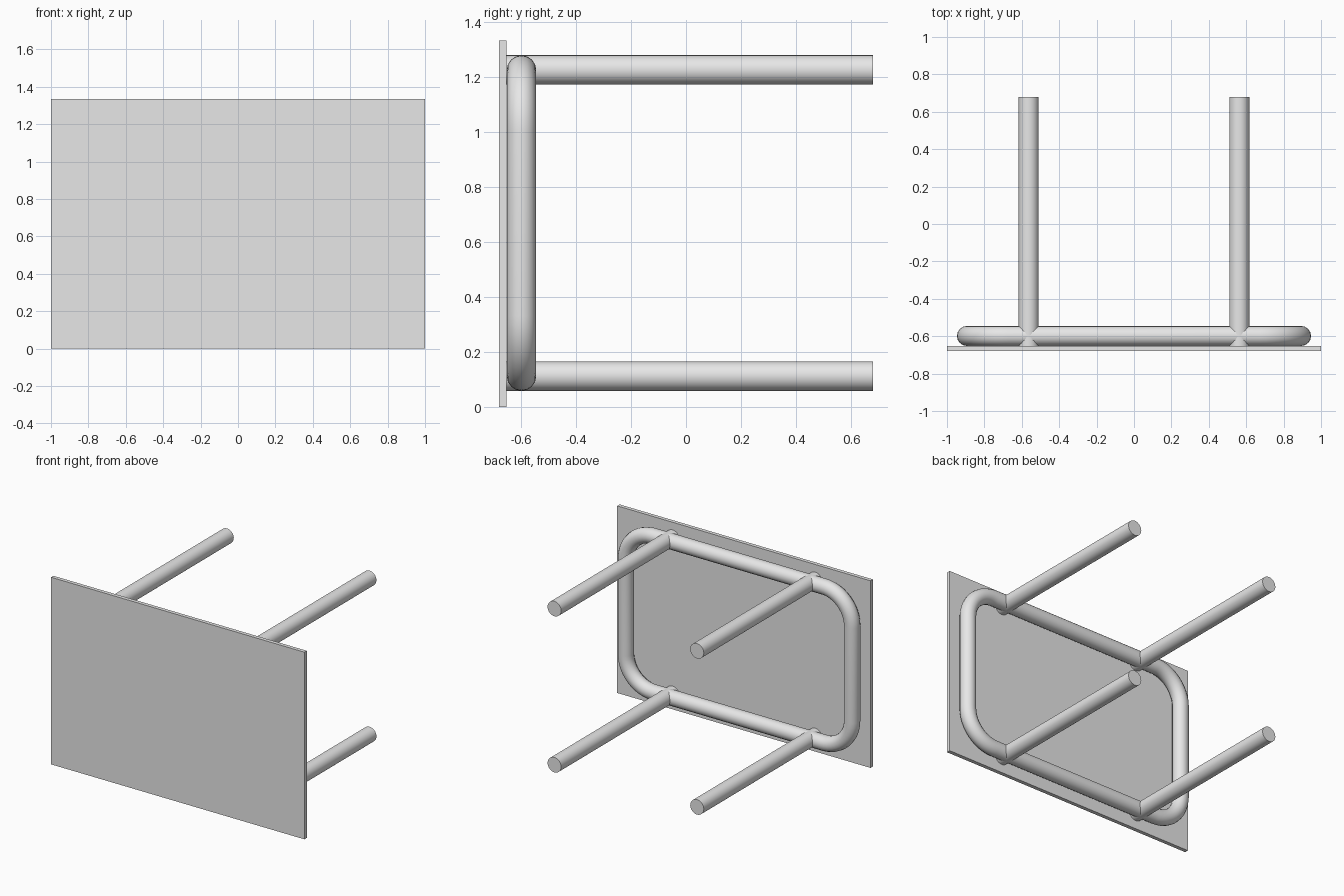
import bpy
import math

cube = bpy.data.objects.get("Cube")
if cube:
    bpy.data.objects.remove(cube, do_unlink=True)

# Single plain grey
grey = bpy.data.materials.new("light grey")
grey.use_nodes = True
colour = (0.8, 0.8, 0.8, 1)
grey.diffuse_color = colour
grey.node_tree.nodes["Principled BSDF"].inputs["Base Color"].default_value = colour

HEIGHT = 1.335
DEPTH = 1.36
PANEL = 0.027
TUBE = 0.0535
MID_Z = 0.67
FRONT = -DEPTH / 2
BACK_OF_PANEL = FRONT + PANEL
HALF_W, HALF_H, BEND = 0.893, 0.557, 0.22


def finish(obj, name, smooth=True):
    obj.name = name
    obj.data.materials.clear()
    obj.data.materials.append(grey)
    if smooth:
        bpy.ops.object.shade_smooth_by_angle(angle=math.radians(40))


# Flat rectangular panel
bpy.ops.mesh.primitive_cube_add(size=1, location=(0, FRONT + PANEL / 2, HEIGHT / 2))
panel = bpy.context.object
panel.scale = (2, PANEL, HEIGHT)
bpy.ops.object.transform_apply(location=False, rotation=False, scale=True)
finish(panel, "table_top", smooth=False)

# Rounded rectangular tube loop behind the panel
STEPS = 12
path = []
for corner, (sx, sz) in enumerate([(1, 1), (-1, 1), (-1, -1), (1, -1)]):
    for i in range(STEPS + 1):
        a = math.pi / 2 * (corner + i / STEPS)
        path.append((sx * (HALF_W - BEND) + BEND * math.cos(a),
                     BACK_OF_PANEL + TUBE + 0.001,
                     MID_Z + sz * (HALF_H - BEND) + BEND * math.sin(a)))
curve = bpy.data.curves.new("support_frame", "CURVE")
curve.dimensions = "3D"
curve.bevel_depth = TUBE
curve.bevel_resolution = 6
spline = curve.splines.new("POLY")
spline.points.add(len(path) - 1)
for point, co in zip(spline.points, path):
    point.co = (*co, 1)
spline.use_cyclic_u = True
frame = bpy.data.objects.new("support_frame", curve)
bpy.context.collection.objects.link(frame)
bpy.ops.object.select_all(action="DESELECT")
frame.select_set(True)
bpy.context.view_layer.objects.active = frame
bpy.ops.object.convert(target="MESH")
finish(bpy.context.object, "support_frame")

# Four straight legs running from the panel through the frame
LENGTH = DEPTH / 2 - BACK_OF_PANEL
for side, sx in (("left", 1), ("right", -1)):
    for level, sz in (("upper", 1), ("lower", -1)):
        bpy.ops.mesh.primitive_cylinder_add(
            vertices=32, radius=TUBE, depth=LENGTH,
            location=(sx * 0.563, BACK_OF_PANEL + LENGTH / 2, MID_Z + sz * HALF_H),
            rotation=(math.pi / 2, 0, 0))
        finish(bpy.context.object, f"{level}_{side}_leg")
